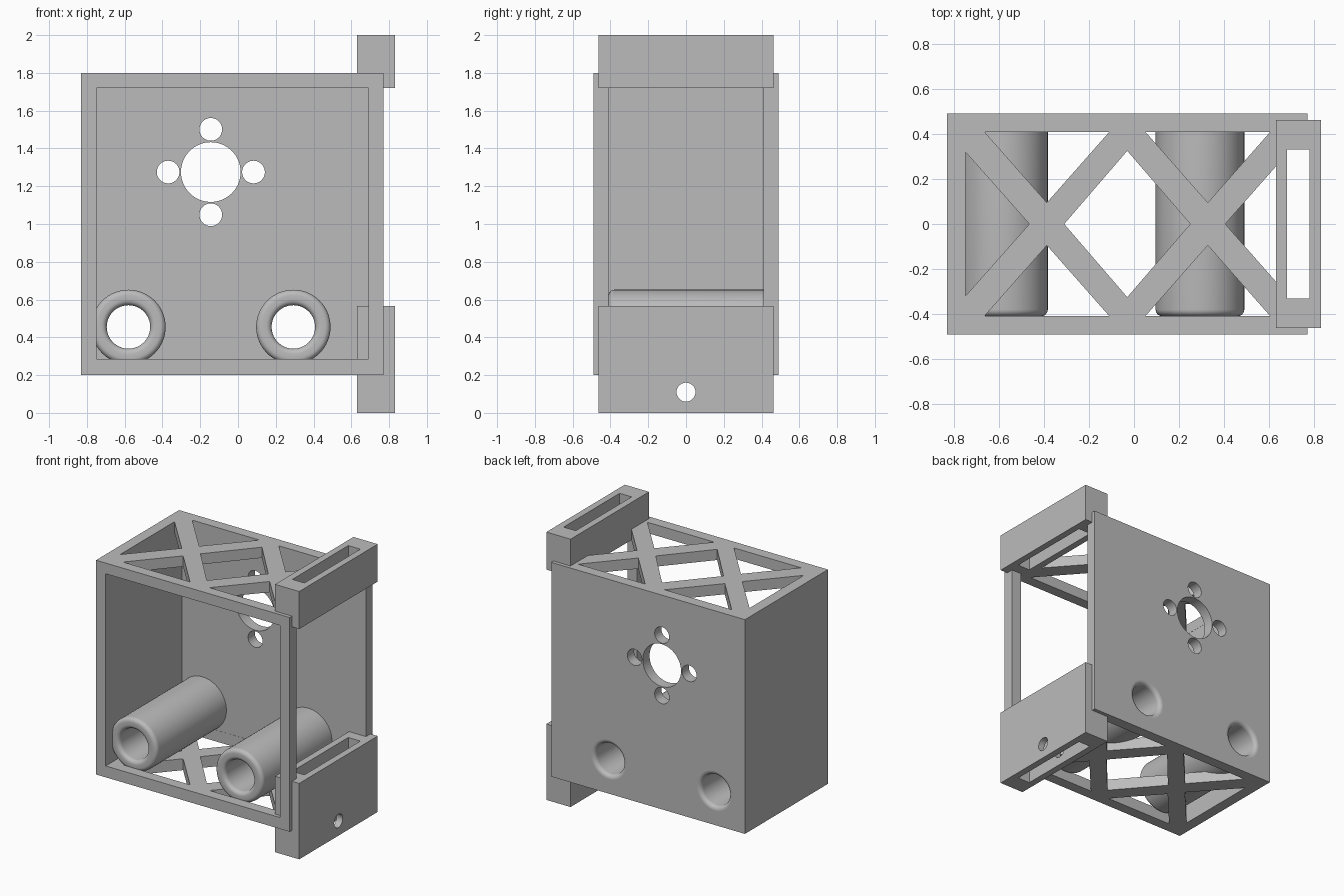
import bpy
import bmesh
import math
from mathutils import Matrix, Vector

if "Cube" in bpy.data.objects:
    bpy.data.objects.remove(bpy.data.objects["Cube"], do_unlink=True)

grey = bpy.data.materials.new("plain grey")
grey.use_nodes = True
COLOUR = (0.5, 0.5, 0.5, 1)
grey.diffuse_color = COLOUR
for node in grey.node_tree.nodes:
    if node.type == 'BSDF_PRINCIPLED':
        node.inputs["Base Color"].default_value = COLOUR


def finish(name, bm):
    bmesh.ops.recalc_face_normals(bm, faces=bm.faces)
    mesh = bpy.data.meshes.new(name)
    bm.to_mesh(mesh)
    bm.free()
    obj = bpy.data.objects.new(name, mesh)
    bpy.context.collection.objects.link(obj)
    mesh.materials.append(grey)
    return obj


def prism(name, outline, z0, z1):
    """Upright prism over an outline in x and y."""
    bm = bmesh.new()
    face = bm.faces.new([bm.verts.new((x, y, z0)) for x, y in outline])
    top = bmesh.ops.extrude_face_region(bm, geom=[face])["geom"]
    verts = [v for v in top if isinstance(v, bmesh.types.BMVert)]
    bmesh.ops.translate(bm, verts=verts, vec=(0, 0, z1 - z0))
    return finish(name, bm)


def block(name, x0, x1, y, z0, z1):
    return prism(name, [(x0, -y), (x1, -y), (x1, y), (x0, y)], z0, z1)


def rod(name, centre, radius, length, axis):
    bm = bmesh.new()
    turn = Vector((0, 0, 1)).rotation_difference(Vector(axis)).to_matrix().to_4x4()
    bmesh.ops.create_cone(bm, cap_ends=True, segments=64, radius1=radius,
                          radius2=radius, depth=length,
                          matrix=Matrix.Translation(centre) @ turn)
    return finish(name, bm)


def select(obj):
    bpy.ops.object.select_all(action='DESELECT')
    obj.select_set(True)
    bpy.context.view_layer.objects.active = obj


def cut(obj, cutter):
    cutter.hide_render = True
    mod = obj.modifiers.new("cut", 'BOOLEAN')
    mod.operation = 'DIFFERENCE'
    mod.solver = 'EXACT'
    mod.object = cutter
    select(obj)
    bpy.ops.object.modifier_apply(modifier=mod.name)
    bpy.data.objects.remove(cutter, do_unlink=True)


def smooth(obj):
    select(obj)
    bpy.ops.object.shade_smooth_by_angle(angle=math.radians(30))


# Shared sizes
LEFT, RIGHT, DEPTH, WALL = -0.83, 0.77, 0.49, 0.08
IN_L, IN_R, IN_Y = LEFT + WALL, RIGHT - WALL, DEPTH - WALL
FLOOR, CEILING = 0.285, 1.72
BORE, OUTER, ROUND = 0.115, 0.197, 0.03
TUBES = {"left_tube": 0.293, "right_tube": -0.58}
TUBE_Z = 0.455

# Housing: open at the front and on one side
housing = block("housing", LEFT, RIGHT, DEPTH, 0.2, 1.8)
cut(housing, prism("cavity", [(IN_L, -0.6), (IN_R, -0.6), (IN_R, -IN_Y),
                              (0.9, -IN_Y), (0.9, IN_Y), (IN_L, IN_Y)],
                   FLOOR, CEILING))

# Crossed bracing in the top and bottom: cut the openings between the bars
edge = IN_Y - 0.001
openings = [
    [(IN_L + 0.001, 0.32), (IN_L + 0.001, -0.32), (-0.465, 0)],
    [(-0.31, 0), (-0.03, 0.325), (0.25, 0), (-0.03, -0.325)],
    [(0.405, 0), (0.687, 0.32), (0.687, -0.32)],
]
for mid in (-0.387, 0.328):
    for s in (1, -1):
        openings.append([(mid - 0.277, s * edge), (mid + 0.277, s * edge),
                         (mid, s * 0.095)])
for outline in openings:
    cut(housing, prism("opening", outline, 0.1, 1.9))

# Motor mount holes in the back plate
hub_x, hub_z, ring = -0.144, 1.275, 0.226
holes = [(0, 0, 0.158)]
holes += [(a * ring, b * ring, 0.06) for a, b in ((1, 0), (-1, 0), (0, 1), (0, -1))]
for dx, dz, r in holes:
    cut(housing, rod("hole", (hub_x + dx, 0.45, hub_z + dz), r, 0.3, (0, 1, 0)))
for x in TUBES.values():
    cut(housing, rod("hole", (x, 0.45, TUBE_Z), BORE + ROUND, 0.2, (0, 1, 0)))


# Strap clips on the open side, with a slot running through clip and housing
def slot():
    return block("slot", 0.68, 0.78, 0.33, -0.1, 2.1)


upper_clip = block("upper_clip", 0.63, 0.83, 0.463, CEILING, 2.0)
lower_clip = block("lower_clip", 0.63, 0.83, 0.463, 0.0, 0.567)
for part in (housing, upper_clip, lower_clip):
    cut(part, slot())
cut(lower_clip, rod("pin_hole", (0.73, 0, 0.11), 0.05, 0.5, (1, 0, 0)))


# Tubes: turned profile with rounded mouths, flush with the back plate
def arc(r, y, start, end, steps=6):
    angles = [math.radians(start + (end - start) * i / steps) for i in range(steps + 1)]
    return [(r + ROUND * math.cos(a), y + ROUND * math.sin(a)) for a in angles]


def tube(name, x, segments=64):
    profile = [(OUTER, IN_Y)]
    profile += arc(OUTER - ROUND, -IN_Y + ROUND, 0, -90)
    profile += arc(BORE + ROUND, -IN_Y + ROUND, 270, 180)
    profile += arc(BORE + ROUND, DEPTH - ROUND, 180, 90)
    profile += [(BORE + ROUND, IN_Y)]
    bm = bmesh.new()
    rings = []
    for i in range(segments):
        a = math.tau * i / segments
        rings.append([bm.verts.new((x + r * math.cos(a), y, TUBE_Z + r * math.sin(a)))
                      for r, y in profile])
    n = len(profile)
    for i in range(segments):
        p, q = rings[i], rings[(i + 1) % segments]
        for j in range(n):
            k = (j + 1) % n
            bm.faces.new((p[j], p[k], q[k], q[j]))
    return finish(name, bm)


parts = [housing, upper_clip, lower_clip]
parts += [tube(name, x) for name, x in TUBES.items()]
for part in parts:
    smooth(part)
